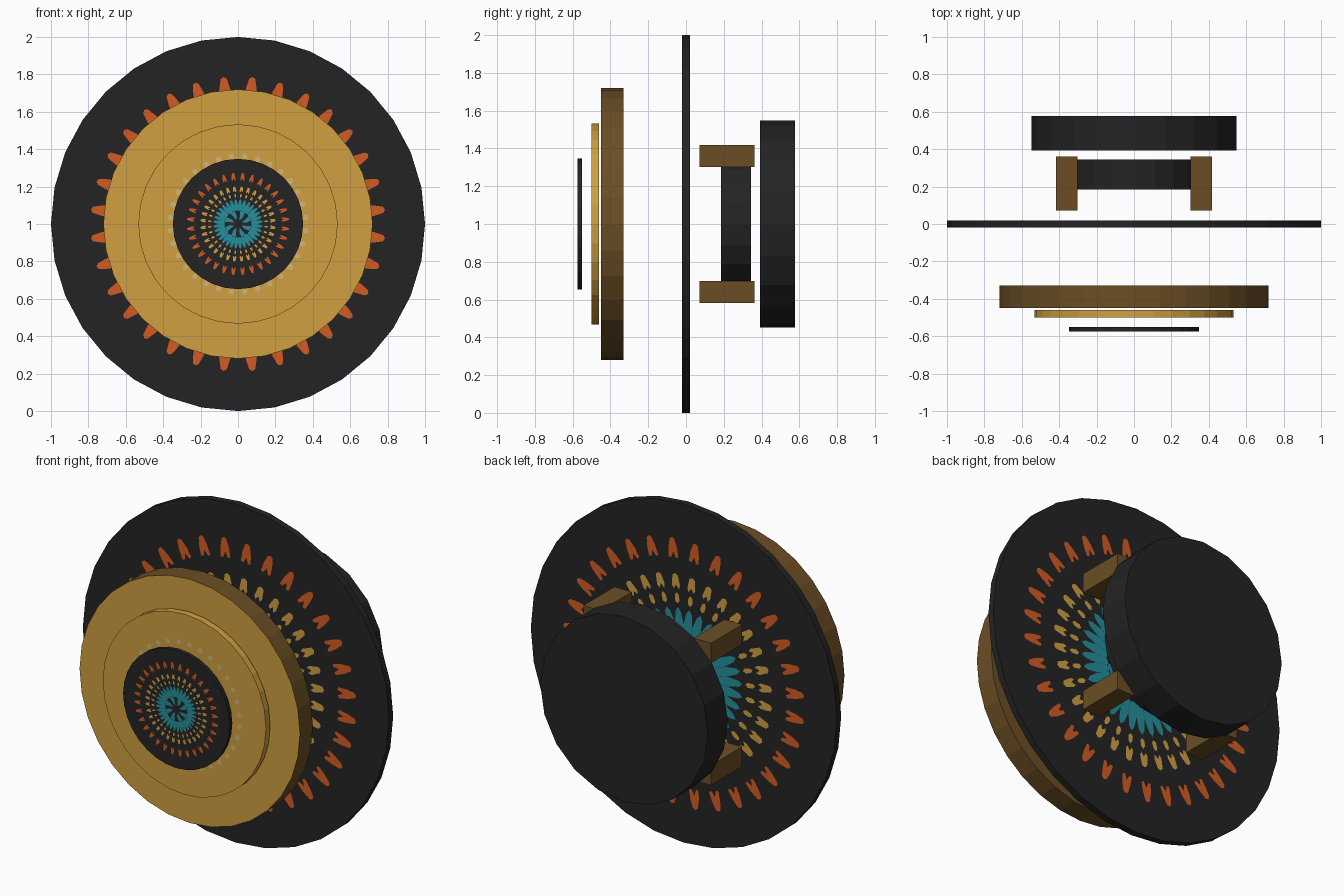
import bpy, bmesh, math
from mathutils import Matrix, Vector

if "Cube" in bpy.data.objects:
    bpy.data.objects.remove(bpy.data.objects["Cube"])


def material(name, rgb):
    m = bpy.data.materials.new(name)
    m.diffuse_color = (*rgb, 1)
    m.use_nodes = True
    m.node_tree.nodes["Principled BSDF"].inputs["Base Color"].default_value = m.diffuse_color
    return m


DARK = material("charcoal", (0.017, 0.017, 0.017))
GOLD = material("gold", (0.63, 0.35, 0.052))
BROWN = material("brown", (0.147, 0.076, 0.017))
ORANGE = material("orange", (0.65, 0.105, 0.016))
TEAL = material("teal", (0.018, 0.275, 0.335))
CREAM = material("cream", (0.62, 0.47, 0.2))


def add(name, bm, *mats):
    mesh = bpy.data.meshes.new(name)
    bm.to_mesh(mesh)
    bm.free()
    for m in mats:
        mesh.materials.append(m)
    ob = bpy.data.objects.new(name, mesh)
    bpy.context.collection.objects.link(ob)
    return ob


def disc(name, r, y0, y1, segs, mat, front=None):
    """Cylinder along y, centred at z = 1, with an optional front colour."""
    bm = bmesh.new()
    place = Matrix.Translation((0, (y0 + y1) / 2, 1)) @ Matrix.Rotation(math.pi / 2, 4, 'X')
    bmesh.ops.create_cone(bm, cap_ends=True, segments=segs, radius1=r, radius2=r,
                          depth=y1 - y0, matrix=place)
    bm.normal_update()
    if front:
        for f in bm.faces:
            f.material_index = int(f.normal.y < -0.9)
    return add(name, bm, mat, *([front] if front else []))


def painted_ring(name, shape, count, y, side, scale, mat, phase=0.5):
    """Ring of thin painted petals; shape lists (radius, sideways offset)."""
    bm = bmesh.new()
    for i in range(count):
        a = (i + phase) * 2 * math.pi / count
        out = Vector((math.sin(a), 0, math.cos(a)))
        across = Vector((math.cos(a), 0, -math.sin(a)))
        pts = [(out * r + across * w) * scale + Vector((0, y + side * 0.002, 1))
               for r, w in shape]
        f = bm.faces.new([bm.verts.new(p) for p in pts])
        f.normal_update()
        if f.normal.y * side < 0:
            f.normal_flip()
    return add(name, bm, mat)


def mirrored(half):
    """Close a half outline; its first and last points lie on the axis."""
    return half + [(r, -w) for r, w in reversed(half[1:-1])]


OUTER = mirrored([(0.79, 0), (0.78, 0.016), (0.73, 0.028), (0.675, 0.032),
                  (0.67, 0.016), (0.705, 0)])
MIDDLE = mirrored([(0.58, 0), (0.57, 0.018), (0.51, 0.026), (0.49, 0.016), (0.515, 0)])
INNER = mirrored([(0.47, 0), (0.455, 0.013), (0.42, 0.015), (0.405, 0)])
LEAF = mirrored([(0.385, 0), (0.36, 0.018), (0.29, 0.028), (0.21, 0.02), (0.20, 0)])
BLADE = [(0.20, -0.05), (0.20, 0.03), (0.12, 0.03), (0.06, 0.0), (0.12, -0.02)]


def mandala(name, y, side, scale):
    for part, shape, count, mat in (("outer_petals", OUTER, 32, ORANGE),
                                    ("middle_petals", MIDDLE, 32, GOLD),
                                    ("inner_petals", INNER, 32, GOLD),
                                    ("leaves", LEAF, 32, TEAL),
                                    ("pinwheel", BLADE, 8, TEAL)):
        painted_ring(f"{name}_{part}", shape, count, y, side, scale, mat)


# Large patterned disc, painted on both faces
disc("main_disc", 1.0, -0.02, 0.02, 32, DARK)
mandala("main_front", -0.02, -1, 1.0)
mandala("main_back", 0.02, 1, 1.0)

# Front stack: thick ring, thin plate with dots, small patterned disc
disc("front_ring", 0.72, -0.45, -0.33, 32, BROWN, GOLD)
disc("front_plate", 0.533, -0.50, -0.46, 32, GOLD)
dot = [(0.362 + 0.016 * math.cos(k * math.pi / 4), 0.015 * math.sin(k * math.pi / 4))
       for k in range(8)]
painted_ring("plate_dots", dot, 32, -0.50, -1, 1.0, CREAM)
disc("small_disc", 0.348, -0.575, -0.55, 32, DARK)
mandala("small_front", -0.575, -1, 0.348)
mandala("small_back", -0.55, 1, 0.348)

# Rear drum and back plate
disc("rear_drum", 0.36, 0.185, 0.345, 20, DARK)
disc("back_plate", 0.548, 0.392, 0.577, 20, DARK)

# Four square posts around the drum
for sx in (-1, 1):
    for sz in (-1, 1):
        bm = bmesh.new()
        bmesh.ops.create_cube(bm, size=1, matrix=Matrix.Translation(
            (sx * 0.36, 0.217, 1 + sz * 0.361)) @ Matrix.Diagonal((0.115, 0.29, 0.117, 1)))
        add("mounting_post", bm, BROWN)
